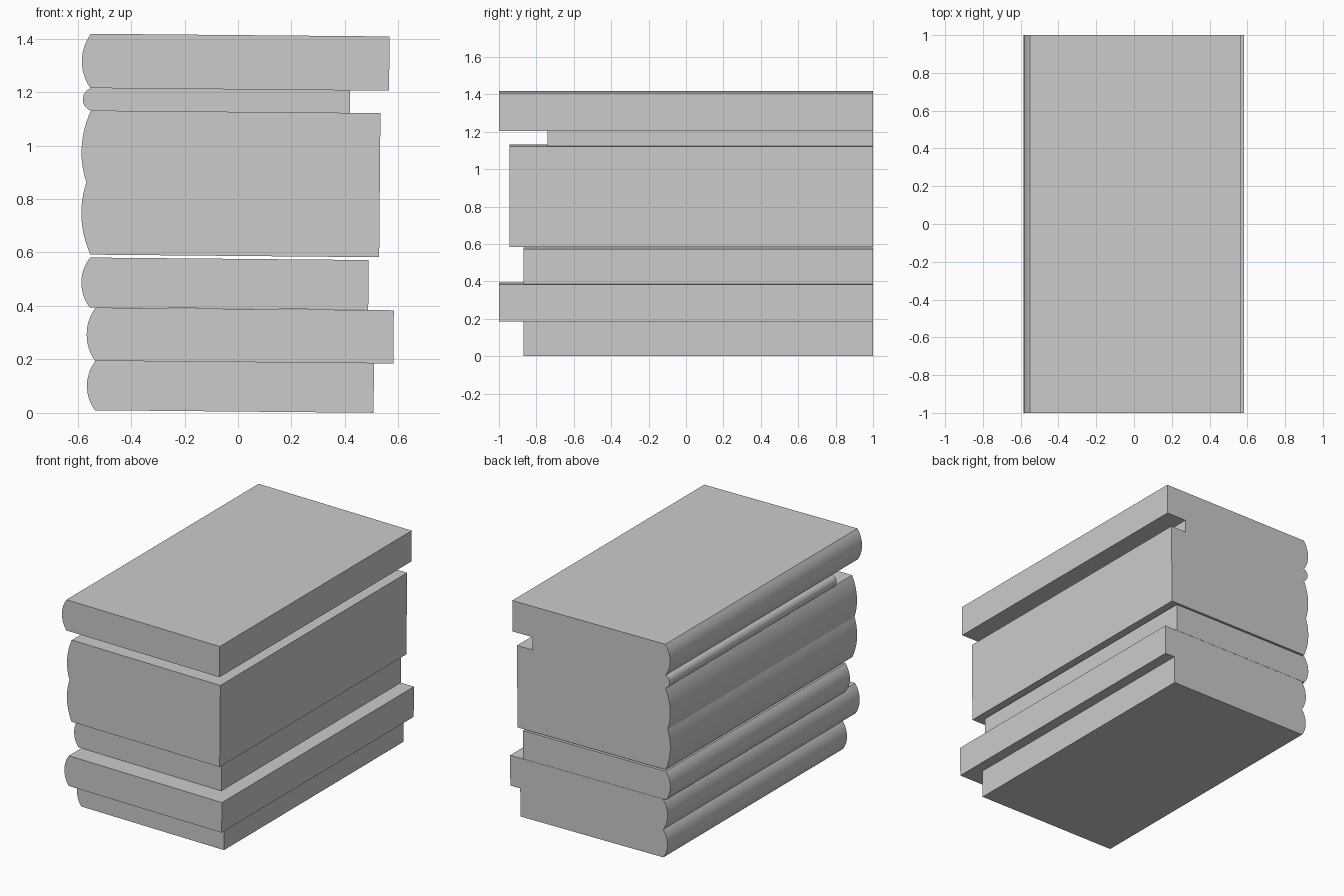
import bpy, bmesh, math

cube = bpy.data.objects.get("Cube")
if cube:
    bpy.data.objects.remove(cube, do_unlink=True)

TILT = 0.009   # the whole stack leans very slightly
BACK = 1.0     # all books are flush at the back
STEPS = 12

grey = bpy.data.materials.new("plain_grey")
grey.use_nodes = True
colour = (0.6, 0.6, 0.6, 1)
grey.diffuse_color = colour
grey.node_tree.nodes["Principled BSDF"].inputs["Base Color"].default_value = colour


def arc(a, b, sag):
    """Points of a circular arc from a up to b, bulging towards -x."""
    half = (b[1] - a[1]) / 2
    radius = (half * half + sag * sag) / (2 * sag)
    sweep = math.asin(half / radius)
    points = []
    for i in range(STEPS + 1):
        t = -sweep + 2 * sweep * i / STEPS
        z = a[1] + half + radius * math.sin(t)
        base = a[0] + (b[0] - a[0]) * (z - a[1]) / (2 * half)
        points.append((base - radius * math.cos(t) + radius - sag, z))
    return points


def book(name, spine, sag, right, front):
    """Extrude a profile: rounded spine through the given corners, flat right edge."""
    low, high = spine[0][1], spine[-1][1]
    profile = [spine[0]]
    for a, b in zip(spine, spine[1:]):
        profile += arc(a, b, sag)[1:]
    profile += [(right + TILT * (high - low), high), (right, low)]
    bm = bmesh.new()
    ring = [bm.verts.new((x, front, z - TILT * x)) for x, z in profile]
    face = bm.faces.new(ring)
    result = bmesh.ops.extrude_face_region(bm, geom=[face])
    moved = [v for v in result["geom"] if isinstance(v, bmesh.types.BMVert)]
    bmesh.ops.translate(bm, verts=moved, vec=(0, BACK - front, 0))
    bmesh.ops.recalc_face_normals(bm, faces=bm.faces)
    mesh = bpy.data.meshes.new(name)
    bm.to_mesh(mesh)
    bm.free()
    mesh.materials.append(grey)
    obj = bpy.data.objects.new(name, mesh)
    bpy.context.collection.objects.link(obj)
    bpy.ops.object.select_all(action='DESELECT')
    obj.select_set(True)
    bpy.context.view_layer.objects.active = obj
    bpy.ops.object.shade_smooth_by_angle(angle=math.radians(16))


# Books from the bottom of the stack to the top
book("bottom_book", [(-0.535, 0.005), (-0.533, 0.19)], 0.031, 0.507, -0.87)
book("wide_lower_book", [(-0.535, 0.19), (-0.533, 0.389)], 0.032, 0.581, -1.0)
book("middle_book", [(-0.555, 0.39), (-0.553, 0.576)], 0.032, 0.487, -0.87)
book("double_book", [(-0.552, 0.587), (-0.567, 0.857), (-0.55, 1.126)], 0.026, 0.528, -0.945)
book("thin_book", [(-0.552, 1.126), (-0.551, 1.21)], 0.029, 0.418, -0.74)
book("top_book", [(-0.552, 1.21), (-0.55, 1.413)], 0.033, 0.565, -1.0)
